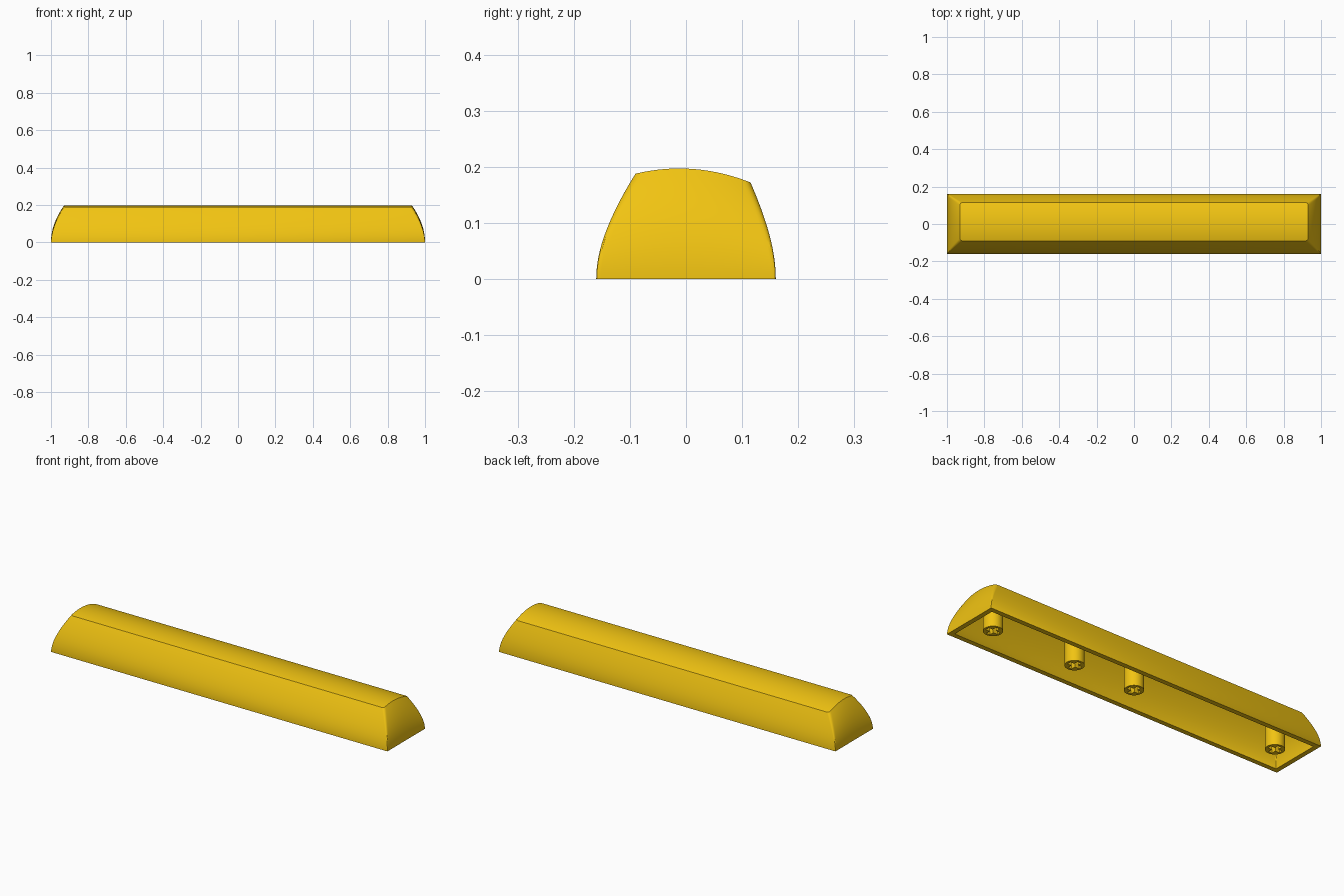
import bpy, bmesh
from math import cos, sin, pi, sqrt

if "Cube" in bpy.data.objects:
    bpy.data.objects.remove(bpy.data.objects["Cube"])

COLS, ROWS = 28, 16
WALL, ROOF = 0.0255, 0.018

mat = bpy.data.materials.new("yellow_plastic")
mat.diffuse_color = (0.88, 0.55, 0.006, 1)
mat.use_nodes = True
mat.node_tree.nodes["Principled BSDF"].inputs["Base Color"].default_value = mat.diffuse_color


def make_object(name, bm):
    bmesh.ops.recalc_face_normals(bm, faces=bm.faces)
    mesh = bpy.data.meshes.new(name)
    bm.to_mesh(mesh)
    bm.free()
    mesh.materials.append(mat)
    ob = bpy.data.objects.new(name, mesh)
    bpy.context.collection.objects.link(ob)
    return ob


def smooth(ob):
    bpy.ops.object.select_all(action='DESELECT')
    ob.select_set(True)
    bpy.context.view_layer.objects.active = ob
    bpy.ops.object.shade_smooth_by_angle(angle=pi / 6)


def top_z(y):
    return 0.197 - 1.55 * (y + 0.012) ** 2


def ring(bm, t, inset, drop):
    """One level of the shell: a left and a right column of vertices, front to back."""
    hx = 1.0 - 0.07 * t * t - inset
    front = -0.16 + 0.07 * t * t + inset
    back = 0.16 - 0.045 * t * t - inset
    r = 0.002 + 0.01 * t
    left, right = [], []
    for i in range(COLS + 1):
        s = (1 - cos(pi * i / COLS)) / 2
        y = front + (back - front) * s
        d = min(y - front, back - y, r)
        x = hx - (r - sqrt(max(0, r * r - (r - d) ** 2)))
        z = t * (top_z(y) - drop)
        left.append(bm.verts.new((-x, y, z)))
        right.append(bm.verts.new((x, y, z)))
    return left, right


def skin(bm, inset, drop):
    """Curved walls plus crowned top; returns the open bottom loop."""
    loops = []
    for k in range(ROWS + 1):
        left, right = ring(bm, k / ROWS, inset, drop)
        loops.append(left + right[::-1])
    n = len(loops[0])
    for a, b in zip(loops, loops[1:]):
        for i in range(n):
            j = (i + 1) % n
            bm.faces.new((a[i], a[j], b[j], b[i]))
    top = loops[-1]
    for i in range(COLS):
        bm.faces.new((top[i], top[i + 1], top[n - 2 - i], top[n - 1 - i]))
    return loops[0]


# Hollow cap: outer skin, inner skin and bottom rim
bm = bmesh.new()
outer = skin(bm, 0, 0)
inner = skin(bm, WALL, ROOF)
for i in range(len(outer)):
    j = (i + 1) % len(outer)
    bm.faces.new((outer[i], outer[j], inner[j], inner[i]))
smooth(make_object("key_cap", bm))


def prism(name, pts, z0, z1):
    bm = bmesh.new()
    face = bm.faces.new([bm.verts.new((x, y, z0)) for x, y in pts])
    new = bmesh.ops.extrude_face_region(bm, geom=[face])["geom"]
    # the starting face stays as the lower cap
    for v in new:
        if isinstance(v, bmesh.types.BMVert):
            v.co.z = z1
    if not any(all(abs(v.co.z - z0) < 1e-6 for v in f.verts) for f in bm.faces):
        bm.faces.new([v for v in bm.verts if abs(v.co.z - z0) < 1e-6])
    return make_object(name, bm)


# Round mounting stem with a cross-shaped socket
R, A, B = 0.047, 0.035, 0.0105
stem = prism("stem", [(R * cos(2 * pi * i / 48), R * sin(2 * pi * i / 48)) for i in range(48)], 0, 0.183)
arm = [(A, -B), (A, B), (B, B)]
cross = []
for q in range(4):
    c, s = round(cos(q * pi / 2)), round(sin(q * pi / 2))
    cross += [(c * x - s * y, s * x + c * y) for x, y in arm]
cutter = prism("socket_cutter", cross, -0.02, 0.07)
cutter.hide_render = True
mod = stem.modifiers.new("socket", 'BOOLEAN')
mod.operation, mod.solver, mod.object = 'DIFFERENCE', 'EXACT', cutter
bpy.context.view_layer.objects.active = stem
bpy.ops.object.modifier_apply(modifier=mod.name)
bpy.data.objects.remove(cutter)
smooth(stem)

# Repeat the stem along the bar
for i, x in enumerate((0.36, -0.855, 0.855)):
    copy = stem.copy()
    copy.name = f"stem_{i + 2}"
    copy.location.x = x
    bpy.context.collection.objects.link(copy)
